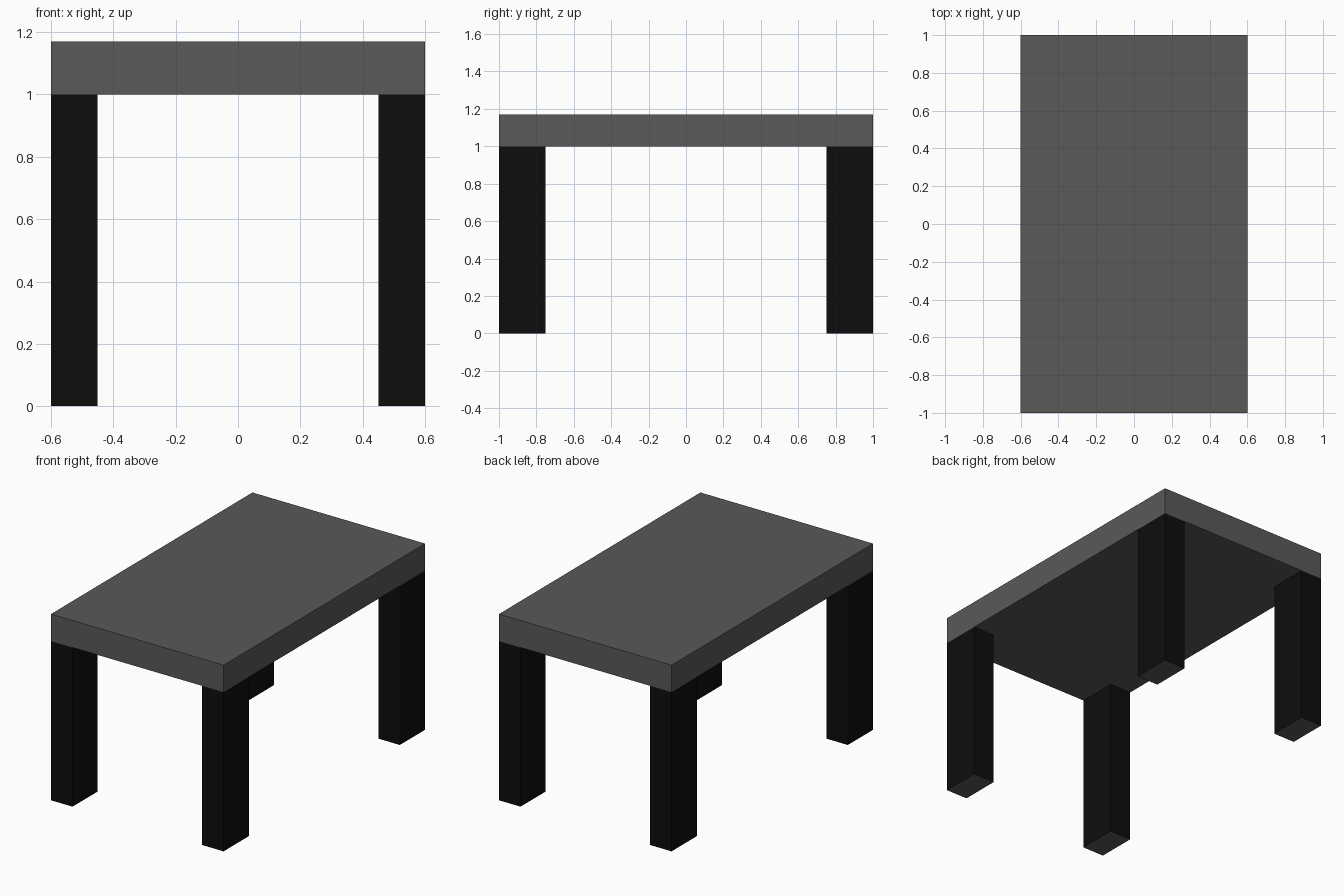
import bpy

if "Cube" in bpy.data.objects:
    bpy.data.objects.remove(bpy.data.objects["Cube"])


def material(name, rgb):
    mat = bpy.data.materials.new(name)
    mat.diffuse_color = (*rgb, 1.0)
    mat.use_nodes = True
    mat.node_tree.nodes["Principled BSDF"].inputs["Base Color"].default_value = mat.diffuse_color
    return mat


def box(name, lo, hi, mat):
    centre = [(a + b) / 2 for a, b in zip(lo, hi)]
    size = [b - a for a, b in zip(lo, hi)]
    bpy.ops.mesh.primitive_cube_add(size=1, location=centre)
    obj = bpy.context.object
    obj.name = name
    obj.scale = size
    bpy.ops.object.transform_apply(location=False, rotation=False, scale=True)
    obj.data.materials.append(mat)
    return obj


HALF_X, HALF_Y = 0.6, 1.0
LEG_X, LEG_Y, LEG_H, TOP_H = 0.15, 0.25, 1.0, 1.17

grey = material("dark_grey", (0.1, 0.1, 0.097))
black = material("black", (0.004, 0.004, 0.004))

# Table top slab
box("table_top", (-HALF_X, -HALF_Y, LEG_H), (HALF_X, HALF_Y, TOP_H), grey)

# Four corner legs, flush with the slab, with grey foot faces
for y_name, y in (("front", -HALF_Y), ("back", HALF_Y - LEG_Y)):
    for x_name, x in (("left", -HALF_X), ("right", HALF_X - LEG_X)):
        leg = box(f"{y_name}_{x_name}_leg", (x, y, 0),
                  (x + LEG_X, y + LEG_Y, LEG_H), black)
        leg.data.materials.append(grey)
        for face in leg.data.polygons:
            if face.normal.z < -0.5:
                face.material_index = 1
